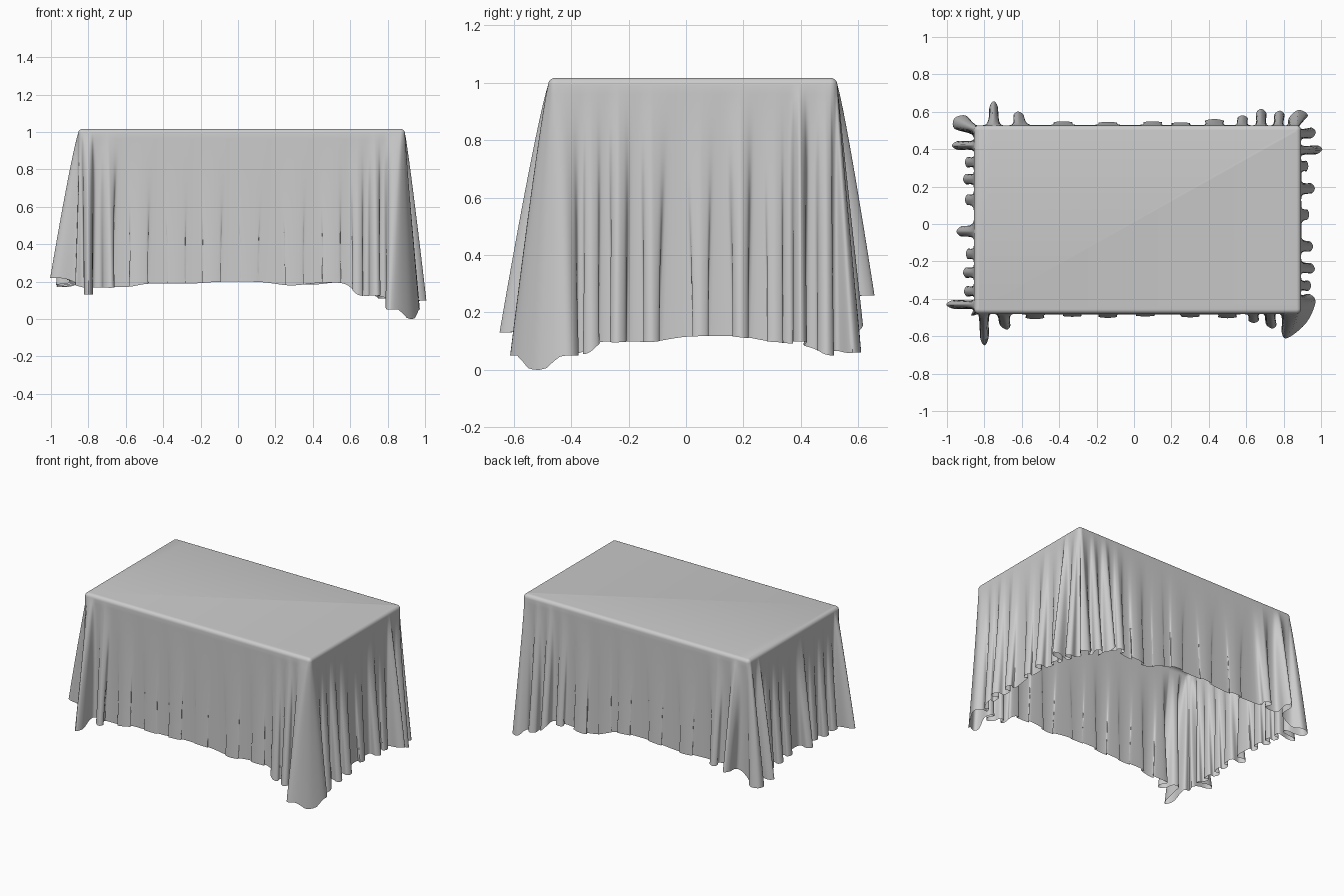
import bpy, math
from mathutils import Vector

if "Cube" in bpy.data.objects:
    bpy.data.objects.remove(bpy.data.objects["Cube"])

X0, X1, Y0, Y1, TOP, R = -0.855, 0.893, -0.48, 0.527, 1.017, 0.025

# folds per side, in counter-clockwise order: (position along side, reach, lean)
FRONT = [(-.80, .165, 0), (-.71, .08, .03), (-.53, .025, 0), (-.33, .012, 0), (-.14, .018, 0),
         (.06, .01, 0), (.3, .015, 0), (.5, .02, 0), (.64, .045, 0), (.72, .075, .02)]
RIGHT = [(-.33, .05, 0), (-.23, .07, -.01), (-.12, .06, 0), (.05, .04, 0), (.19, .07, 0),
         (.31, .035, 0), (.39, .11, .01), (.48, .075, .01)]
BACK = [(.77, .075, .01), (.68, .085, .0), (.58, .05, 0), (.43, .03, 0), (.25, .012, 0), (.1, .018, 0),
        (-.14, .015, 0), (-.38, .018, 0), (-.61, .07, -.01), (-.75, .125, 0)]
LEFT = [(.42, .115, 0), (.33, .045, 0), (.24, .055, 0), (.13, .045, 0), (-.04, .09, 0),
        (-.16, .04, 0), (-.26, .055, 0), (-.36, .05, 0), (-.43, .145, 0)]
# loose cloth hanging off each corner
FRONT_RIGHT = [(.79, -.49), (.79, -.58), (.82, -.61), (.92, -.53), (.97, -.42), (.94, -.375), (.895, -.38)]
BACK_RIGHT = [(.88, .53), (.93, .58), (.88, .61), (.83, .57), (.82, .53)]
BACK_LEFT = [(-.85, .53), (-.9, .58), (-.96, .565), (-.96, .51), (-.87, .48)]
FRONT_LEFT = [(-.87, -.49)]
# hem height at a few places
HEM = [(0, -.48, .2), (-.4, -.48, .19), (.5, -.48, .195), (-.7, -.5, .17), (-.8, -.64, .13),
       (.75, -.53, .13), (.81, -.6, .05), (.93, -.52, 0), (.97, -.4, .05), (.9, -.25, .1),
       (.9, .1, .118), (1, .4, .1), (.96, .52, .05), (.9, .6, .06), (.8, .6, .11), (.6, .55, .2),
       (0, .53, .26), (-.6, .58, .25), (-.75, .65, .26), (-.95, .57, .17), (-1, -.43, .22), (-.87, 0, .22)]


def side(folds, place, sign):
    """Turn a list of folds into hem points; sign is the walking direction."""
    pts = []
    for u, reach, lean in folds:
        w = .024 if reach > .1 else .028 if reach > .03 else .05
        for a, d in ((-.85, .03), (-1, .7), (0, 1), (1, .7), (.85, .03)):
            pts.append(place(u + sign * a * w + lean * d, reach * d + .004))
    return pts


def hem_height(p):
    num = den = 0
    for x, y, z in HEM:
        w = 1 / ((p.x - x) ** 2 + (p.y - y) ** 2 + .0004) ** 1.6
        num, den = num + w * z, den + w
    return num / den


def spline(pts, steps):
    """Closed smooth curve through the points."""
    out, n = [], len(pts)
    for i in range(n):
        a, b, c, d = (Vector(pts[(i + k) % n]) for k in (-1, 0, 1, 2))
        for s in range(steps):
            t = s / steps
            out.append(.5 * (2 * b + (c - a) * t + (2 * a - 5 * b + 4 * c - d) * t * t
                             + (3 * b - a - 3 * c + d) * t ** 3))
    return out


# hem outline
hem = spline(FRONT_LEFT + side(FRONT, lambda u, d: (u, Y0 - d), 1) + FRONT_RIGHT
             + side(RIGHT, lambda u, d: (X1 + d, u), 1) + BACK_RIGHT
             + side(BACK, lambda u, d: (u, Y1 + d), -1) + BACK_LEFT
             + side(LEFT, lambda u, d: (X0 - d, u), -1), 5)
cols = len(hem)

# rounded table-top outline with normals, starting at the front left corner
outline = []
corners = [(X0, Y0), (X1, Y0), (X1, Y1), (X0, Y1)]
for i, (cx, cy) in enumerate(corners):
    core = Vector((cx - math.copysign(R, cx), cy - math.copysign(R, cy)))
    for k in range(9):
        ang = math.pi + math.pi / 2 * (i + k / 8)
        n = Vector((math.cos(ang), math.sin(ang)))
        outline.append((core + n * R, n))
    nx, ny = corners[(i + 1) % 4]
    nxt = Vector((nx - math.copysign(R, nx), ny - math.copysign(R, ny))) + n * R
    start = core + n * R
    outline += [(start.lerp(nxt, k / 100), n) for k in range(1, 100)]
N = len(outline)

# match each hem column with the table edge, evenly and without crossing
keys = []
for j, h in enumerate(hem):
    k = min(range(N), key=lambda q: (outline[q][0] - h).length_squared)
    if j < cols / 4 and k > N / 2:
        k -= N
    if j > cols * .75 and k < N / 4:
        k += N
    keys.append(k)
keys.sort()
WIN = 10
smooth = []
for j in range(cols):
    smooth.append(sum(keys[q % cols] + N * (q // cols) for q in range(j - WIN, j + WIN + 1)) / (2 * WIN + 1))

# cloth surface: rounded lip, then the hanging drape
ROWS = 28
verts, faces = [], []
columns = []
for h, k in zip(hem, smooth):
    i, f = math.floor(k), k - math.floor(k)
    (p, n), (p2, n2) = outline[i % N], outline[(i + 1) % N]
    a, n = p.lerp(p2, f), n.lerp(n2, f).normalized()
    off = h - a
    power = 1.5 - .62 * min(1, off.length / .12)
    z0, z1 = TOP - R, hem_height(h)
    col = []
    for s in range(5):
        ang = math.pi / 2 * s / 5
        q = a - n * R * (1 - math.sin(ang))
        col.append((q.x, q.y, z0 + R * math.cos(ang)))
    for s in range(ROWS + 1):
        t = s / ROWS
        q = a + off * t ** power
        col.append((q.x, q.y, z0 + (z1 - z0) * t))
    columns.append(col)
rows = len(columns[0])
for col in columns:
    verts += col
for j in range(cols):
    a, b = j * rows, (j + 1) % cols * rows
    faces += [(a + r, a + r + 1, b + r + 1, b + r) for r in range(rows - 1)]
faces.append([j * rows for j in range(cols)])

mesh = bpy.data.meshes.new("tablecloth")
mesh.from_pydata(verts, [], faces)
mesh.update()
cloth = bpy.data.objects.new("tablecloth", mesh)
bpy.context.collection.objects.link(cloth)
bpy.context.view_layer.objects.active = cloth
cloth.select_set(True)
bpy.ops.object.shade_smooth_by_angle(angle=math.radians(50))
